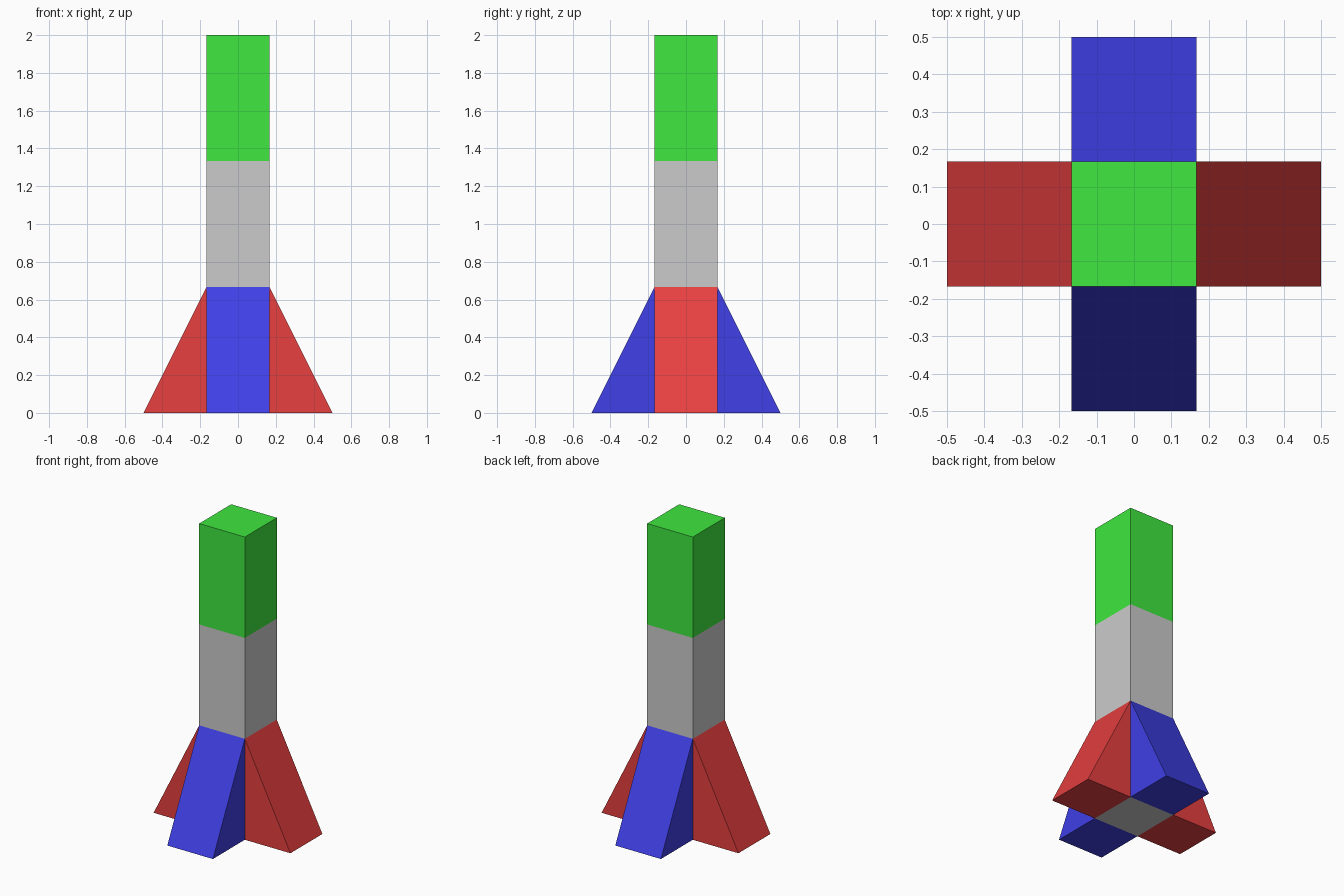
import bpy, bmesh
from math import pi
from mathutils import Matrix

if "Cube" in bpy.data.objects:
    bpy.data.objects.remove(bpy.data.objects["Cube"])

W = 1 / 6        # half width of the body
SEG = 2 / 3      # height of one segment
REACH = 0.5      # fin tip distance from the axis


def material(name, color):
    mat = bpy.data.materials.new(name)
    mat.diffuse_color = (*color, 1)
    mat.use_nodes = True
    mat.node_tree.nodes["Principled BSDF"].inputs["Base Color"].default_value = mat.diffuse_color
    return mat


def prism(name, profile, mat=None, turn=0):
    """Extrude an (x, z) profile along y by the body width, then turn about z."""
    bm = bmesh.new()
    face = bm.faces.new([bm.verts.new((x, -W, z)) for x, z in profile])
    ext = bmesh.ops.extrude_face_region(bm, geom=[face])
    verts = [v for v in ext["geom"] if isinstance(v, bmesh.types.BMVert)]
    bmesh.ops.translate(bm, verts=verts, vec=(0, 2 * W, 0))
    bm.transform(Matrix.Rotation(turn, 4, "Z"))
    bmesh.ops.recalc_face_normals(bm, faces=bm.faces)
    mesh = bpy.data.meshes.new(name)
    bm.to_mesh(mesh)
    bm.free()
    if mat:
        mesh.materials.append(mat)
    obj = bpy.data.objects.new(name, mesh)
    bpy.context.collection.objects.link(obj)
    return obj


red = material("red", (0.8, 0.05, 0.05))
green = material("green", (0.05, 0.8, 0.05))
blue = material("blue", (0.05, 0.05, 0.8))

# Square body with green top section
prism("body", [(-W, 0), (W, 0), (W, 2 * SEG), (-W, 2 * SEG)])
prism("top_section", [(-W, 2 * SEG), (W, 2 * SEG), (W, 3 * SEG), (-W, 3 * SEG)], green)

# Four wedge fins around the base
fin = [(W, 0), (REACH, 0), (W, SEG)]
for i, side in enumerate(("right", "back", "left", "front")):
    prism(side + "_fin", fin, blue if i % 2 else red, i * pi / 2)
